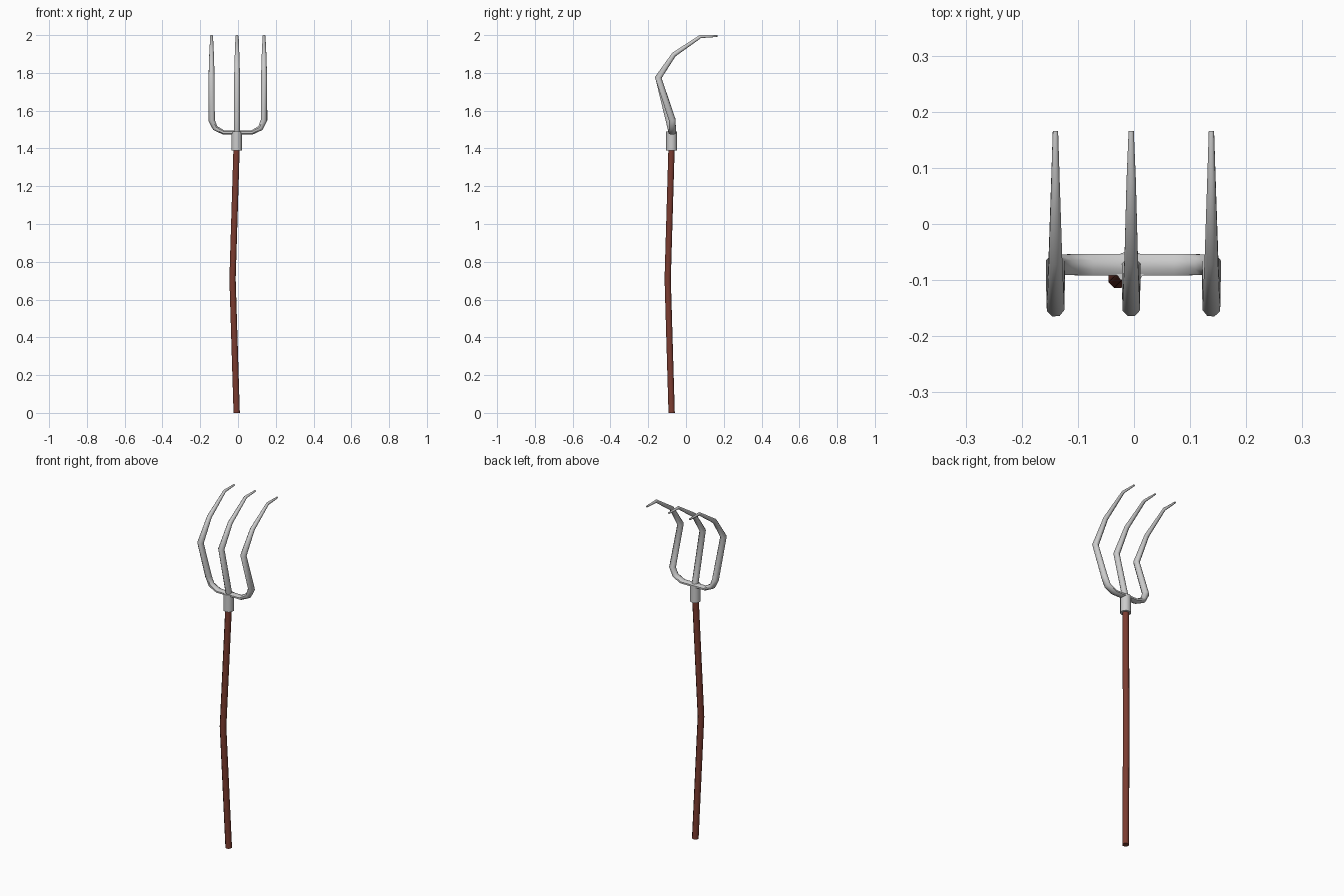
import bpy, bmesh, math
from mathutils import Vector

if "Cube" in bpy.data.objects:
    bpy.data.objects.remove(bpy.data.objects["Cube"])


def sweep(name, path, radii, sides, side_axis, material=None):
    """Mitred tube along path; radii are (along side_axis, across) per point."""
    pts = [Vector(p) for p in path]
    dirs = [(b - a).normalized() for a, b in zip(pts, pts[1:])]
    bm = bmesh.new()
    rings = []
    u = Vector(side_axis)
    for i, p in enumerate(pts):
        d_in = dirs[max(i - 1, 0)]
        d_out = dirs[min(i, len(dirs) - 1)]
        if i == 0:
            u = (u - d_in * u.dot(d_in)).normalized()
        v = d_in.cross(u)
        n = (d_in + d_out).normalized()
        ring = []
        for k in range(sides):
            a = 2 * math.pi * (k + 0.5) / sides
            o = u * math.cos(a) * radii[i][0] + v * math.sin(a) * radii[i][1]
            # slide along the incoming direction onto the mitre plane
            o -= d_in * (o.dot(n) / d_in.dot(n))
            ring.append(bm.verts.new(p + o))
        rings.append(ring)
        u = d_in.rotation_difference(d_out) @ u
    for a, b in zip(rings, rings[1:]):
        for k in range(sides):
            j = (k + 1) % sides
            bm.faces.new((a[k], a[j], b[j], b[k]))
    bm.faces.new(rings[0][::-1])
    bm.faces.new(rings[-1])
    bmesh.ops.recalc_face_normals(bm, faces=bm.faces)
    mesh = bpy.data.meshes.new(name)
    bm.to_mesh(mesh)
    bm.free()
    obj = bpy.data.objects.new(name, mesh)
    bpy.context.collection.objects.link(obj)
    if material:
        mesh.materials.append(material)
    bpy.ops.object.select_all(action='DESELECT')
    obj.select_set(True)
    bpy.context.view_layer.objects.active = obj
    bpy.ops.object.shade_smooth_by_angle(angle=math.radians(50))
    return obj


wood = bpy.data.materials.new("dark_wood")
wood.diffuse_color = (0.2, 0.045, 0.03, 1)
wood.use_nodes = True
wood.node_tree.nodes["Principled BSDF"].inputs["Base Color"].default_value = wood.diffuse_color

CX, CY = -0.005, -0.076

# Slightly crooked wooden handle
sweep("handle", [(CX - 0.002, CY, 0), (-0.029, -0.097, 0.71), (CX - 0.002, CY, 1.42)],
      [(0.018, 0.018)] * 3, 8, (1, 0, 0), wood)

# Metal socket
sweep("socket", [(CX - 0.002, CY, 1.39), (CX - 0.002, CY, 1.49)],
      [(0.029, 0.029)] * 2, 10, (1, 0, 0))

# Curved upper part shared by all tines: (y, z) and (radii)
curve = [(-0.147, 1.775), (-0.064, 1.897), (0.077, 1.993), (0.166, 1.995)]
taper = [(0.017, 0.017), (0.013, 0.013), (0.009, 0.008), (0.005, 0.005)]

# Centre tine
sweep("centre_tine", [(CX, -0.072, 1.47)] + [(CX, y, z) for y, z in curve],
      [(0.018, 0.018)] + taper, 8, (1, 0, 0))

# Outer tines, each growing out of its half of the cross bar
for side, label in ((-1, "left"), (1, "right")):
    mid = -0.001
    base = [(CX, 1.484), (mid + side * 0.074, 1.484),
            (mid + side * 0.120, 1.508), (mid + side * 0.139, 1.55)]
    path = [(x, -0.0725, z) for x, z in base]
    path[0] = (CX, -0.0725, 1.484)
    path += [(mid + side * 0.139, y, z) for y, z in curve]
    sweep(label + "_tine", path,
          [(0.021, 0.012), (0.021, 0.012), (0.020, 0.015), (0.019, 0.018)] + taper,
          8, (0, 1, 0))
